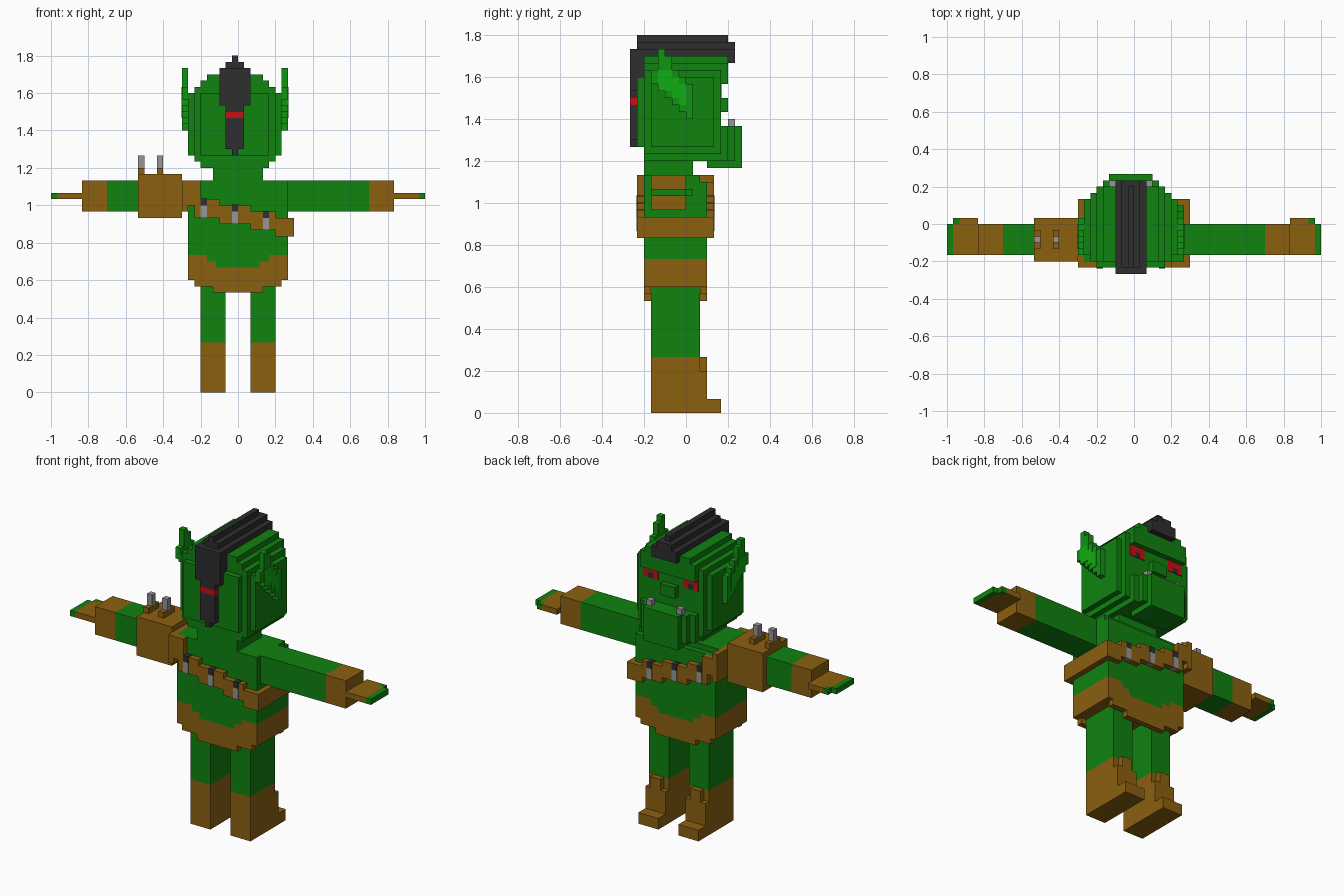
import bpy, bmesh
from mathutils import Vector

cube = bpy.data.objects.get("Cube")
if cube:
    bpy.data.objects.remove(cube, do_unlink=True)

U = 1 / 30          # size of one block
MID = -0.5          # the head sits half a block off centre


def material(name, rgb):
    lin = [((c / 255 + 0.055) / 1.055) ** 2.4 if c > 10 else c / 255 / 12.92 for c in rgb]
    m = bpy.data.materials.new(name)
    m.use_nodes = True
    m.diffuse_color = (*lin, 1)
    m.node_tree.nodes["Principled BSDF"].inputs["Base Color"].default_value = (*lin, 1)
    return m


GREEN = material("skin green", (16, 130, 16))
EAR = material("ear green", (16, 148, 18))
INNER = material("inner ear green", (16, 172, 18))
BROWN = material("leather brown", (140, 96, 16))
DARK = material("hair black", (46, 46, 48))
RED = material("red", (200, 16, 18))
GREY = material("metal grey", (150, 150, 150))


def part(name, mat, boxes):
    """One object from boxes given as (x0, x1, y0, y1, z0, z1) in blocks."""
    bm = bmesh.new()
    for x0, x1, y0, y1, z0, z1 in boxes:
        lo, hi = Vector((x0, y0, z0)) * U, Vector((x1, y1, z1)) * U
        verts = bmesh.ops.create_cube(bm, size=1)["verts"]
        for v in verts:
            v.co = Vector([(lo[i] + hi[i]) / 2 + v.co[i] * (hi[i] - lo[i]) for i in range(3)])
    me = bpy.data.meshes.new(name)
    bm.to_mesh(me)
    bm.free()
    me.materials.append(mat)
    ob = bpy.data.objects.new(name, me)
    bpy.context.collection.objects.link(ob)
    return ob


def flip(box, mid=0):
    x0, x1, *rest = box
    return (2 * mid - x1, 2 * mid - x0, *rest)


def wide(half, *rest):
    """Box centred on the head's middle."""
    return (MID - half, MID + half, *rest)


# Legs, boots, arms, gloves and hands, on both sides
limbs = [
    ("leg", GREEN, [(2, 6, -5, 2, 8, 18)]),
    ("boot", BROWN, [(2, 6, -5, 2, 0, 8), (2, 6, 2, 3, 0, 6),
                     (3, 5, 2, 3, 6, 8), (2, 6, 3, 5, 0, 2)]),
    ("arm", GREEN, [(9, 21, -5, 0, 29, 34)]),
    ("glove", BROWN, [(21, 25, -5, 0, 29, 34)]),
    ("hand", BROWN, [(25, 29, -5, 0, 31, 32), (25, 28, 0, 1, 31, 32)]),
    ("fingertips", GREEN, [(29, 30, -5, 0, 31, 32), (28, 29, 0, 1, 31, 32)]),
]
for name, mat, boxes in limbs:
    part("left_" + name, mat, boxes)
    part("right_" + name, mat, [flip(b) for b in boxes])

# Torso with the belly dipping into the belt
part("torso", GREEN, [(-8, 8, -6, 3, 22, 33), (-8, 8, -6, 2, 33, 34),
                      (8, 9, -5, 0, 29, 34),
                      (-5, 5, -6, 3, 21, 22), (-3.5, 3.5, -6, 3, 20, 21)])
belt = [(-8, 8, -6, 3, 18, 20)]
for half, z in ((5, 21), (3.5, 20)):
    side = (half, 8, -6, 3, z, z + 1)
    belt += [side, flip(side)]
for y in (-6, 2):
    belt += [(-7, 7, y, y + 1, 17, 18), (-4, 4, y, y + 1, 16, 17)]
part("belt", BROWN, belt)

# Stepped bandolier around the chest
band = [(-9, -8, -7, 4, 29, 34), (8, 9, -7, 4, 25, 28)]
steps = [(-9, -6, 30, 34), (-7, -3, 28, 31), (-3, 2, 27, 30), (2, 6, 26, 29), (6, 9, 25, 28)]
for x0, x1, z0, z1 in steps:
    for y in (-7, 3):
        band.append((x0, x1, y, y + 1, z0, z1 if y < 0 else min(z1, 33)))
part("bandolier", BROWN, band)

# Cartridges held in the bandolier
shells, caps = [], []
for x, z in ((-6, 28), (-1, 27), (4, 26)):
    for y in (-7.1, 3):
        shells.append((x, x + 1, y, y + 1.1, z, z + 2))
        caps.append((x, x + 1, y, y + 1.1, z + 2, z + 3.1))
part("cartridges", GREY, shells)
part("cartridge_caps", DARK, caps)

# Shoulder guard with two spikes
part("shoulder_guard", BROWN, [(-16, -9, -6, 1, 28, 35)]
     + [(x, x + 1, -4, -1, 35, 36) for x in (-16, -13)])
part("guard_spikes", GREY, [(x, x + 1, -3, -2, 36, 38) for x in (-16, -13)])

# Head built as rounded layers
part("neck", GREEN, [(-4, 4, -6, 1, 34, 36)])
part("head", GREEN, [
    wide(7.5, -5, 4, 38, 48),
    wide(6.5, -6, 5, 37, 49),
    wide(5.5, -6, 5, 36, 50),
    wide(4.5, -6, 5, 36, 51),
    wide(5.5, -7, -6, 38, 48),
])
part("brow", GREEN, [wide(5.5, 5, 6, 47, 50), wide(4.5, 5, 6, 50, 51)])
part("nose", GREEN, [wide(1.5, 5, 6, 43, 45)])
part("jaw", GREEN, [wide(5.5, 3, 6, 36, 41), wide(4.5, 3, 7, 36, 41),
                    wide(3.5, 3, 8, 35, 41)])


def both(name, mat, boxes):
    part(name, mat, boxes + [flip(b, MID) for b in boxes])


both("tusks", GREY, [(2, 3, 6, 7, 41, 42)])
both("eyes", RED, [(2, 5, 5, 5.1, 46, 47), (4, 5, 5, 5.1, 45, 46), (2, 3, 5, 5.1, 45, 46)])
both("pupils", DARK, [(3, 4, 5, 5.1, 45, 46)])

# Pointed ears, one row of blocks at a time from the lobe up
ear_rows = [(0, 1), (-1, 1), (-2, 1), (-3, 1), (-4, 1), (-5, 0), (-5, -1), (-4, -2), (-4, -2), (-4, -3)]
inner_rows = [(-1, 0), (-2, 0), (-4, 0), (-4, -1), (-4, -2)]
both("ears", EAR, [(7, 8, a, b, 42 + i, 43 + i) for i, (a, b) in enumerate(ear_rows)])
both("inner_ears", INNER, [(8, 8.1, a, b, 44 + i, 45 + i) for i, (a, b) in enumerate(inner_rows)])

# Crest of hair with a tied tail
part("hair_crest", DARK, [
    wide(2.5, -7, 7, 50, 52), wide(1.5, -7, 7, 52, 53), wide(0.5, -7, 6, 53, 54),
    wide(2.5, -8, -6, 46, 52),
])
part("hair_tail", DARK, [wide(1.5, -8, -7, 45, 46), wide(1.5, -8, -7, 39, 44),
                         wide(0.5, -8, -7, 38, 39)])
part("hair_tie", RED, [wide(1.5, -8, -7, 44, 45)])
